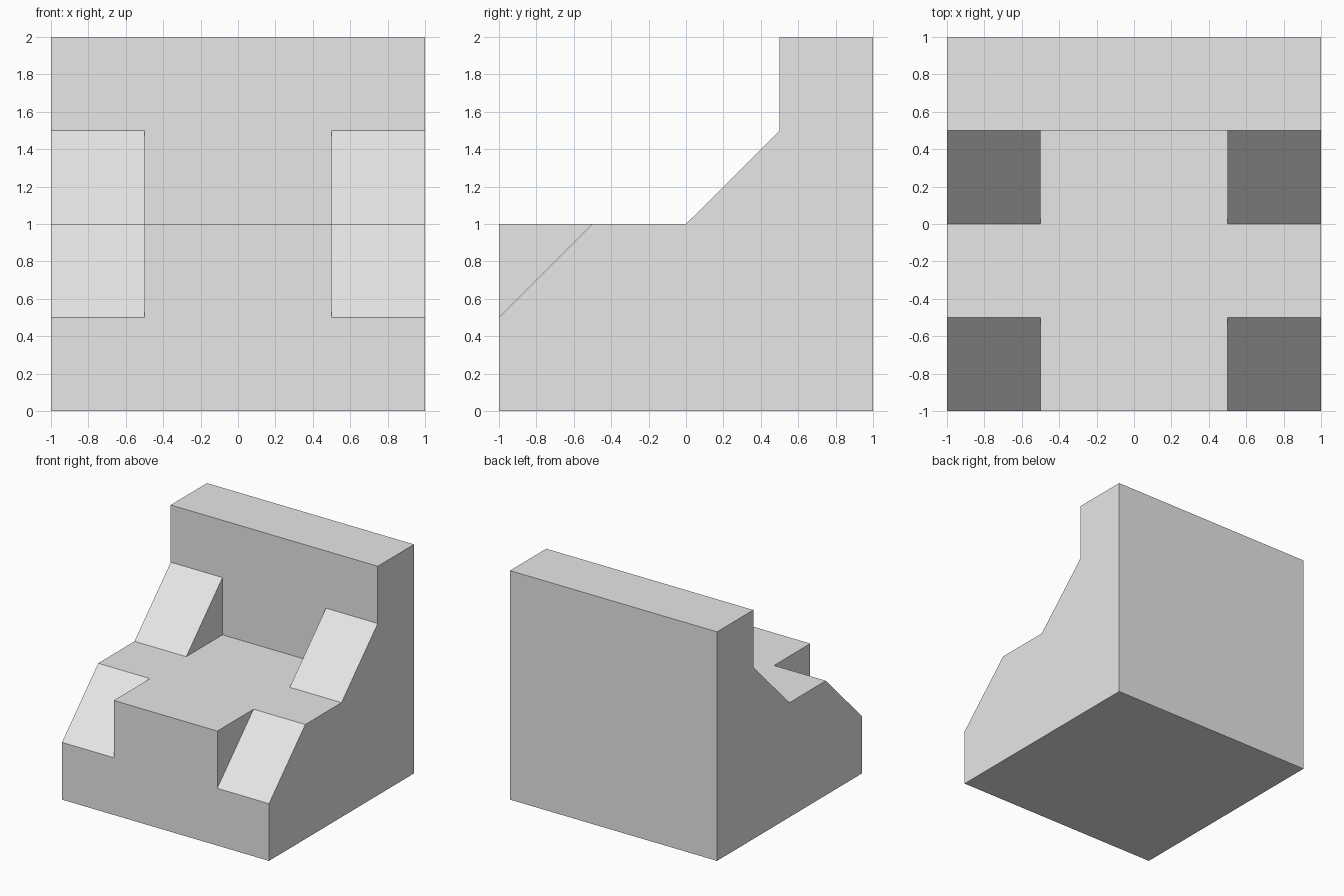
import bpy
import bmesh
import math

cube = bpy.data.objects.get("Cube")
if cube:
    bpy.data.objects.remove(cube, do_unlink=True)

# Single grey finish
grey = bpy.data.materials.new("light grey")
grey.use_nodes = True
colour = (0.8, 0.8, 0.8, 1)
grey.diffuse_color = colour
grey.node_tree.nodes["Principled BSDF"].inputs["Base Color"].default_value = colour

# Profiles as (y, z): stepped middle, and sloped sides without the step corners
front_corner, back_corner = (-1, 1), (0.5, 1)
middle = [(-1, 0), (1, 0), (1, 2), (0.5, 2), (0.5, 1.5), back_corner,
          (0, 1), (-0.5, 1), front_corner, (-1, 0.5)]
side = [p for p in middle if p not in (front_corner, back_corner)]

bm = bmesh.new()


def face(points):
    bm.faces.new([bm.verts.new(p) for p in points])


def sweep(profile, x0, x1):
    """Skin a closed profile between two x positions, without end caps."""
    for (ya, za), (yb, zb) in zip(profile, profile[1:] + profile[:1]):
        face([(x0, ya, za), (x0, yb, zb), (x1, yb, zb), (x1, ya, za)])


# Middle block with its step
sweep(middle, -0.5, 0.5)

# Sloped side bands, outer walls and the triangular walls of each slope
for s in (-1, 1):
    sweep(side, s * 0.5, s)
    face([(s, y, z) for y, z in side])
    for wall in ([(-1, 0.5), front_corner, (-0.5, 1)],
                 [(0, 1), back_corner, (0.5, 1.5)]):
        face([(s * 0.5, y, z) for y, z in wall])

# Join into one closed solid with clean flat faces
bmesh.ops.remove_doubles(bm, verts=bm.verts[:], dist=0.001)
bmesh.ops.recalc_face_normals(bm, faces=bm.faces[:])
bmesh.ops.dissolve_limit(bm, angle_limit=math.radians(1),
                         verts=bm.verts[:], edges=bm.edges[:])
bmesh.ops.recalc_face_normals(bm, faces=bm.faces[:])

mesh = bpy.data.meshes.new("stepped_block")
bm.to_mesh(mesh)
bm.free()
mesh.materials.append(grey)
block = bpy.data.objects.new("stepped_block", mesh)
bpy.context.collection.objects.link(block)
